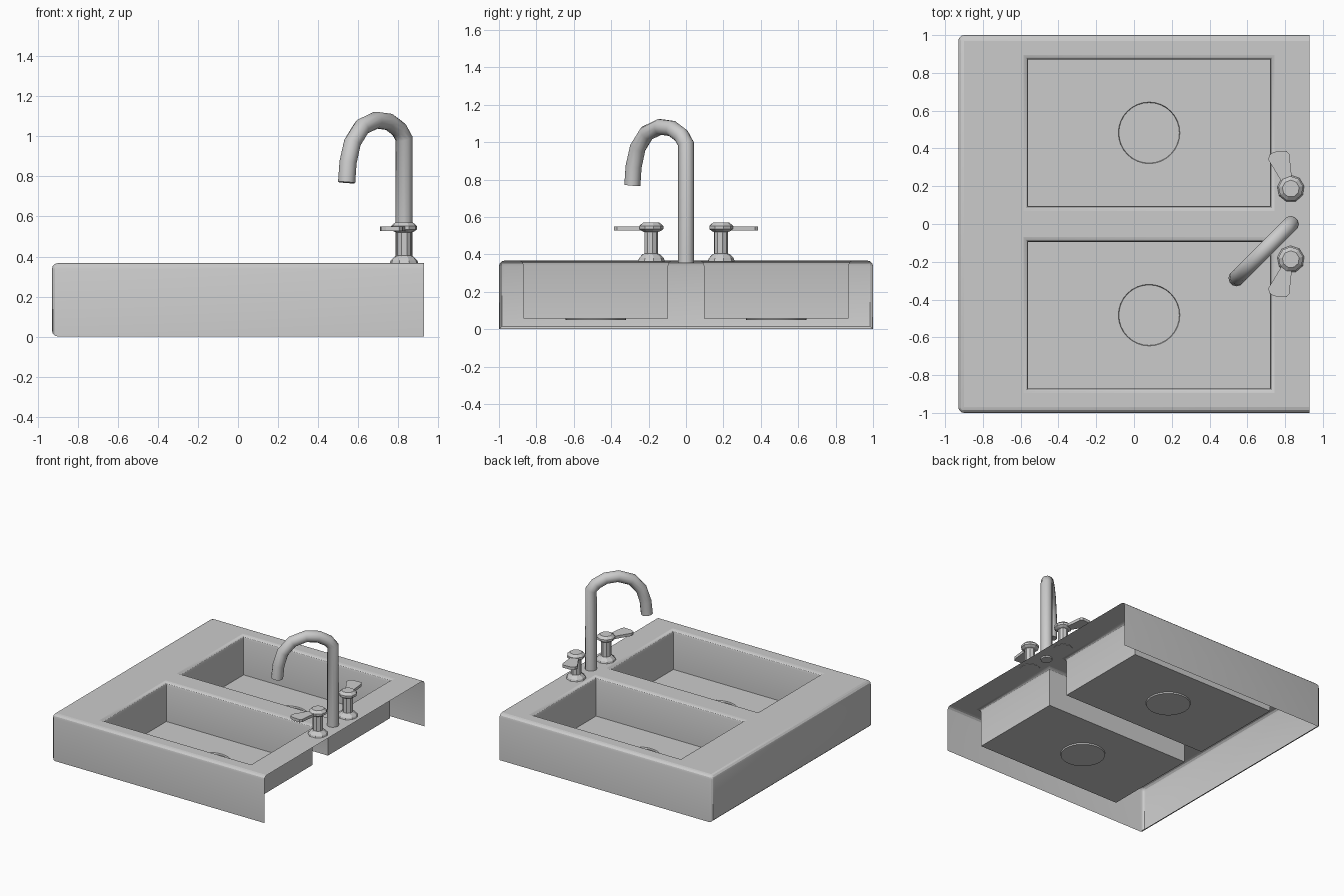
import bpy, bmesh
from math import cos, sin, pi, sqrt

if "Cube" in bpy.data.objects:
    bpy.data.objects.remove(bpy.data.objects["Cube"])

TOP = 0.367


def finish(name, bm, angle=None):
    me = bpy.data.meshes.new(name)
    bm.to_mesh(me)
    bm.free()
    ob = bpy.data.objects.new(name, me)
    bpy.context.collection.objects.link(ob)
    if angle:
        smooth(ob, angle)
    return ob


def smooth(ob, angle):
    bpy.ops.object.select_all(action='DESELECT')
    ob.select_set(True)
    bpy.context.view_layer.objects.active = ob
    bpy.ops.object.shade_smooth_by_angle(angle=angle)


def ring(bm, pts):
    return [bm.verts.new(p) for p in pts]


def bridge(bm, a, b):
    n = len(a)
    for i in range(n):
        bm.faces.new((a[i], a[(i + 1) % n], b[(i + 1) % n], b[i]))


def circle(cx, cy, r, z, n, phase=0):
    return [(cx + r * cos(2 * pi * i / n + phase), cy + r * sin(2 * pi * i / n + phase), z) for i in range(n)]


# outer apron: thin shell, open underneath and at the wall side (+x)
bm = bmesh.new()
bmesh.ops.create_cube(bm, size=1)
for v in bm.verts:
    v.co = (v.co.x * 1.86, v.co.y * 2, (v.co.z + 0.5) * TOP)
edges = []
for e in bm.edges:
    a, b = (v.co for v in e.verts)
    if (a.x < 0 and b.x < 0) or (min(a.z, b.z) > 0.1 and abs(a.y - b.y) < 0.1):
        edges.append(e)
bmesh.ops.bevel(bm, geom=edges, offset=0.03, segments=3, profile=0.5, affect='EDGES')
bm.normal_update()
drop = [f for f in bm.faces if abs(f.normal.z) > 0.99 or f.normal.x > 0.99]
bmesh.ops.delete(bm, geom=drop, context='FACES')
finish("apron", bm, 0.5)

# deck: grid of panels with two openings
xs = [-0.90, -0.585, 0.745, 0.93]
ys = [-0.97, -0.895, -0.07, 0.07, 0.895, 0.97]
bm = bmesh.new()
grid = [[bm.verts.new((x, y, TOP)) for y in ys] for x in xs]
for i in range(3):
    for j in range(5):
        if not (i == 1 and j in (1, 3)):
            bm.faces.new((grid[i][j], grid[i + 1][j], grid[i + 1][j + 1], grid[i][j + 1]))
finish("deck", bm)

# basins: rolled rim, straight walls, floor with recessed drain
for side, name in ((-1, "front_basin"), (1, "rear_basin")):
    bm = bmesh.new()
    y0, y1 = (0.07, 0.895) if side > 0 else (-0.895, -0.07)
    prev = None
    for off, z in ((0, TOP), (0.012, 0.363), (0.021, 0.354), (0.025, 0.34), (0.025, 0.058)):
        cur = ring(bm, [(xs[1] + off, y0 + off, z), (xs[2] - off, y0 + off, z),
                        (xs[2] - off, y1 - off, z), (xs[1] + off, y1 - off, z)])
        if prev:
            bridge(bm, cur, prev)
        prev = cur
    cy = (y0 + y1) / 2
    hole = ring(bm, circle(0.08, cy, 0.163, 0.058, 32))
    low = ring(bm, circle(0.08, cy, 0.16, 0.048, 32))
    bridge(bm, low, hole)
    bm.faces.new(low)
    loops = [bm.edges.get((prev[i], prev[(i + 1) % 4])) for i in range(4)]
    loops += [bm.edges.get((hole[i], hole[(i + 1) % 32])) for i in range(32)]
    bmesh.ops.triangle_fill(bm, use_beauty=True, edges=loops, normal=(0, 0, 1))
    finish(name, bm, 0.5)

# spout: swept tube, swung 45 degrees towards the front basin
path = [(0.83, 0.355), (0.83, 0.99), (0.805, 1.035), (0.755, 1.073), (0.69, 1.082),
        (0.62, 1.048), (0.572, 0.97), (0.55, 0.87), (0.543, 0.77)]
cu = bpy.data.curves.new("spout", 'CURVE')
cu.dimensions = '3D'
cu.bevel_depth = 0.043
cu.bevel_resolution = 4
cu.use_fill_caps = True
sp = cu.splines.new('POLY')
sp.points.add(len(path) - 1)
for p, (x, z) in zip(sp.points, path):
    p.co = (x, x - 0.83, z, 1)
spout = bpy.data.objects.new("spout", cu)
bpy.context.collection.objects.link(spout)
bpy.ops.object.select_all(action='DESELECT')
spout.select_set(True)
bpy.context.view_layer.objects.active = spout
bpy.ops.object.convert(target='MESH')
smooth(bpy.context.view_layer.objects.active, 0.7)

# taps: faceted post with cap, and a flared lever
post = [(0.074, 0.362), (0.068, 0.38), (0.046, 0.402), (0.038, 0.404), (0.038, 0.52),
        (0.05, 0.524), (0.066, 0.535), (0.066, 0.552), (0.045, 0.57)]
lever = [(0.80, 0.19), (0.775, 0.235), (0.711, 0.34), (0.716, 0.365), (0.74, 0.382),
         (0.808, 0.386), (0.822, 0.37), (0.835, 0.25), (0.845, 0.19)]
for side, name in ((-1, "front_tap"), (1, "rear_tap")):
    bm = bmesh.new()
    rings = [ring(bm, circle(0.83, 0.187 * side, r, z, 9, 0.2)) for r, z in post]
    for a, b in zip(rings, rings[1:]):
        bridge(bm, a, b)
    bm.faces.new(rings[0][::-1])
    bm.faces.new(rings[-1])
    finish(name, bm)

    bm = bmesh.new()
    lo = ring(bm, [(x, y * side, 0.528) for x, y in lever])
    hi = ring(bm, [(x, y * side, 0.55) for x, y in lever])
    bridge(bm, lo, hi)
    bm.faces.new(lo)
    bm.faces.new(hi)
    bmesh.ops.recalc_face_normals(bm, faces=bm.faces)
    finish(name + "_lever", bm)
